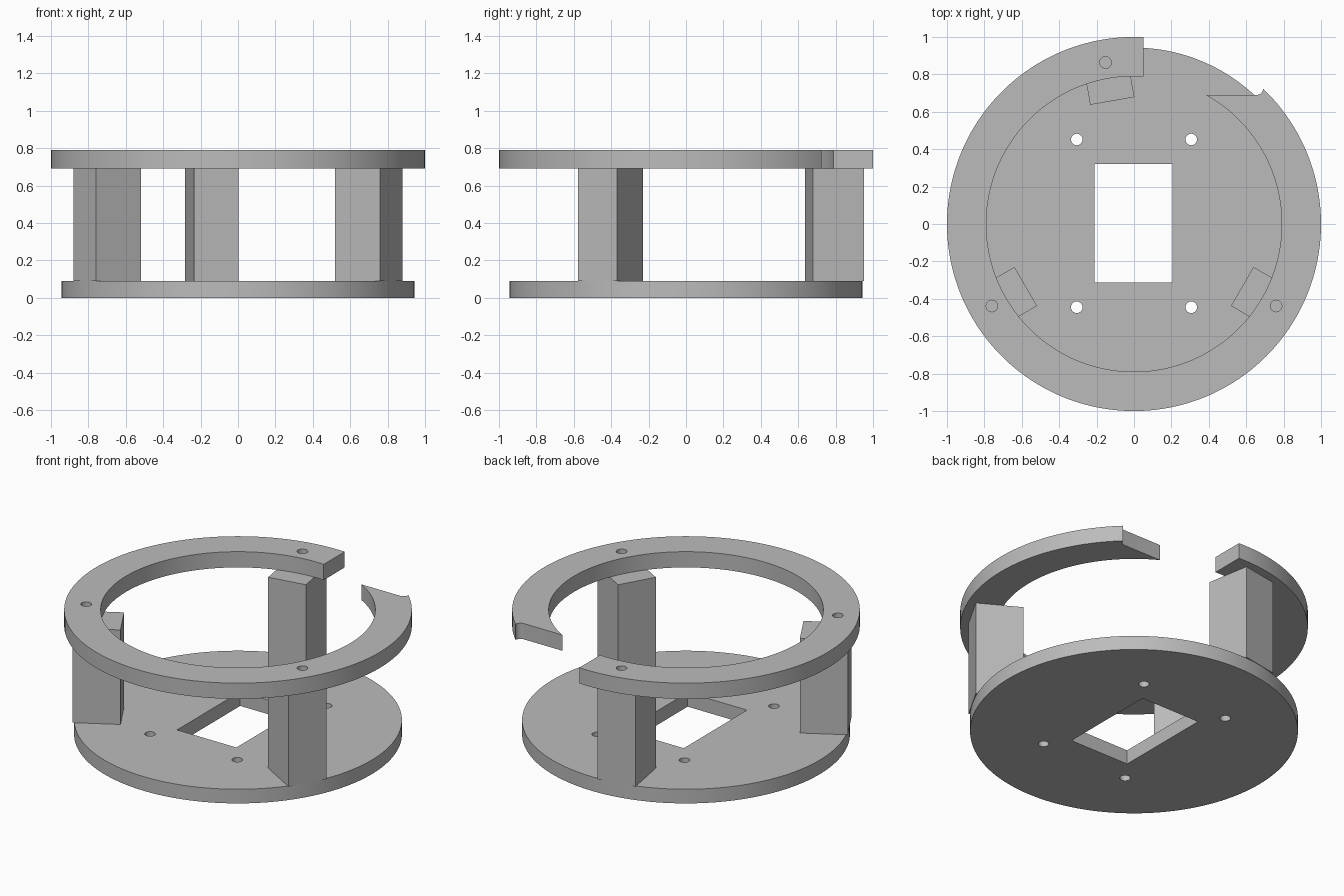
import bpy, bmesh
from math import sin, cos, acos, radians, tau, pi, atan2

cube = bpy.data.objects.get("Cube")
if cube:
    bpy.data.objects.remove(cube, do_unlink=True)

# Single grey material
grey = bpy.data.materials.new("plain grey")
grey.use_nodes = True
COLOUR = (0.5, 0.5, 0.5, 1)
grey.diffuse_color = COLOUR
grey.node_tree.nodes["Principled BSDF"].inputs["Base Color"].default_value = COLOUR


def arc(radius, start, end, steps, cx=0, cy=0):
    """Points along an arc, both ends included."""
    angles = [start + (end - start) * i / steps for i in range(steps + 1)]
    return [(cx + radius * cos(a), cy + radius * sin(a)) for a in angles]


def circle(radius, steps, cx=0, cy=0):
    return arc(radius, 0, tau, steps, cx, cy)[:-1]


def plate(name, loops, bottom, top):
    """Extrude an outline with holes into a solid plate."""
    curve = bpy.data.curves.new(name + "_outline", "CURVE")
    curve.dimensions = "2D"
    curve.fill_mode = "BOTH"
    curve.extrude = (top - bottom) / 2
    for loop in loops:
        spline = curve.splines.new("POLY")
        spline.points.add(len(loop) - 1)
        for point, (x, y) in zip(spline.points, loop):
            point.co = (x, y, 0, 1)
        spline.use_cyclic_u = True
    helper = bpy.data.objects.new(name + "_helper", curve)
    bpy.context.collection.objects.link(helper)
    bpy.context.view_layer.update()
    evaluated = helper.evaluated_get(bpy.context.evaluated_depsgraph_get())
    mesh = bpy.data.meshes.new_from_object(evaluated)
    bpy.data.objects.remove(helper, do_unlink=True)
    mesh.name = name

    # Weld caps to walls and keep rims sharp
    bm = bmesh.new()
    bm.from_mesh(mesh)
    bmesh.ops.remove_doubles(bm, verts=bm.verts, dist=0.0001)
    bmesh.ops.translate(bm, verts=bm.verts, vec=(0, 0, (top + bottom) / 2))
    bmesh.ops.recalc_face_normals(bm, faces=bm.faces)
    for face in bm.faces:
        face.smooth = True
        face.material_index = 0
    bm.to_mesh(mesh)
    bm.free()
    mesh.set_sharp_from_angle(angle=radians(30))
    mesh.materials.clear()
    mesh.materials.append(grey)
    obj = bpy.data.objects.new(name, mesh)
    bpy.context.collection.objects.link(obj)
    return obj


BASE_TOP, RING_BOTTOM, RING_TOP = 0.09, 0.69, 0.79
OUTER, INNER, BASE_RADIUS, HOLE = 1.0, 0.79, 0.943, 0.031
POST_ANGLES = {"back_post": 100, "right_post": 210, "left_post": 330}

# Base disc with a rectangular window and four screw holes
window = [(-0.21, -0.312), (0.207, -0.312), (0.207, 0.322), (-0.21, 0.322)]
screws = [circle(HOLE, 24, x, y) for x in (-0.306, 0.306) for y in (-0.445, 0.452)]
plate("base_disc", [circle(BASE_RADIUS, 160), window] + screws, 0, BASE_TOP)

# Open ring: square cut at the back, flat cut with a small scoop at the other end
CUT_X, CUT_Y = 0.05, 0.69
tip = atan2(0.725, 0.69)
outline = arc(OUTER, acos(CUT_X), tau + tip, 150)
outline += arc(0.035, 0, -pi / 2, 8, 0.655, 0.725)
outline += arc(INNER, tau + pi / 2 - acos(CUT_Y / INNER), acos(CUT_X / INNER), 150)
ring_holes = [circle(HOLE, 24, 0.877 * cos(radians(a)), 0.877 * sin(radians(a)))
              for a in POST_ANGLES.values()]
plate("open_ring", [outline] + ring_holes, RING_BOTTOM, RING_TOP)

# Three block posts joining disc and ring
for name, degrees in POST_ANGLES.items():
    c, s = cos(radians(degrees)), sin(radians(degrees))
    corners = [(0.668, -0.12), (0.945, -0.12), (0.945, 0.12), (0.668, 0.12)]
    footprint = [(r * c - t * s, r * s + t * c) for r, t in corners]
    plate(name, [footprint], BASE_TOP, RING_BOTTOM)
